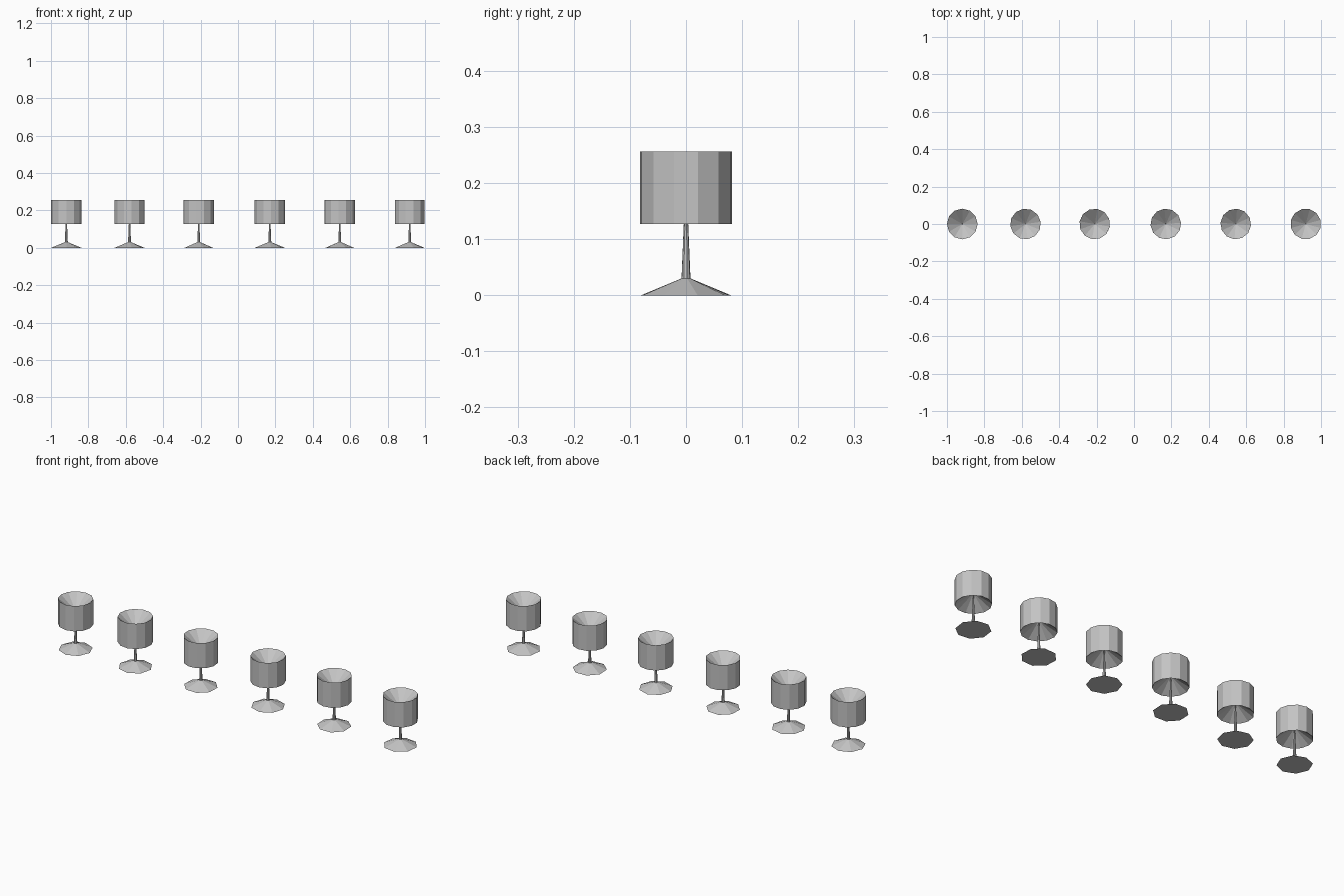
import bpy, bmesh
from math import tau, radians
from mathutils import Matrix, Vector

if "Cube" in bpy.data.objects:
    bpy.data.objects.remove(bpy.data.objects["Cube"])

# One plain grey for everything
grey = bpy.data.materials.new("light_grey")
grey.use_nodes = True
colour = (0.55, 0.55, 0.55, 1)
grey.diffuse_color = colour
grey.node_tree.nodes["Principled BSDF"].inputs["Base Color"].default_value = colour


def lathe(name, profile, sides, x, turn):
    """Spin a (radius, height) profile into a flat-faced solid."""
    bm = bmesh.new()
    verts = [bm.verts.new((r, 0, z)) for r, z in profile]
    edges = [bm.edges.new(pair) for pair in zip(verts, verts[1:])]
    bmesh.ops.spin(bm, geom=verts + edges, cent=(0, 0, 0), axis=(0, 0, 1),
                   angle=tau, steps=sides)
    bmesh.ops.remove_doubles(bm, verts=bm.verts, dist=0.0003)
    bmesh.ops.recalc_face_normals(bm, faces=bm.faces)
    bm.transform(Matrix.Rotation(radians(turn), 4, "Z"))
    mesh = bpy.data.meshes.new(name)
    bm.to_mesh(mesh)
    bm.free()
    mesh.materials.append(grey)
    obj = bpy.data.objects.new(name, mesh)
    obj.location = Vector((x, 0, 0))
    bpy.context.collection.objects.link(obj)


# Low conical foot running into a thin tapering stem
FOOT_STEM = [(0, 0), (0.08, 0), (0.008, 0.03), (0.0015, 0.187), (0, 0.187)]
# Drum hollowed by a cone from above and a cone from below
DRUM = [(0, 0.186), (0.082, 0.127), (0.082, 0.256), (0, 0.19)]

# Row of six, each turned a little differently
centres = (-0.918, -0.58, -0.21, 0.17, 0.544, 0.918)
turns = (0, 8, 20, 5, 25, 15)
for i, (x, turn) in enumerate(zip(centres, turns), 1):
    lathe(f"foot_and_stem_{i}", FOOT_STEM, 8, x, turn)
    lathe(f"drum_{i}", DRUM, 12, x, turn)
